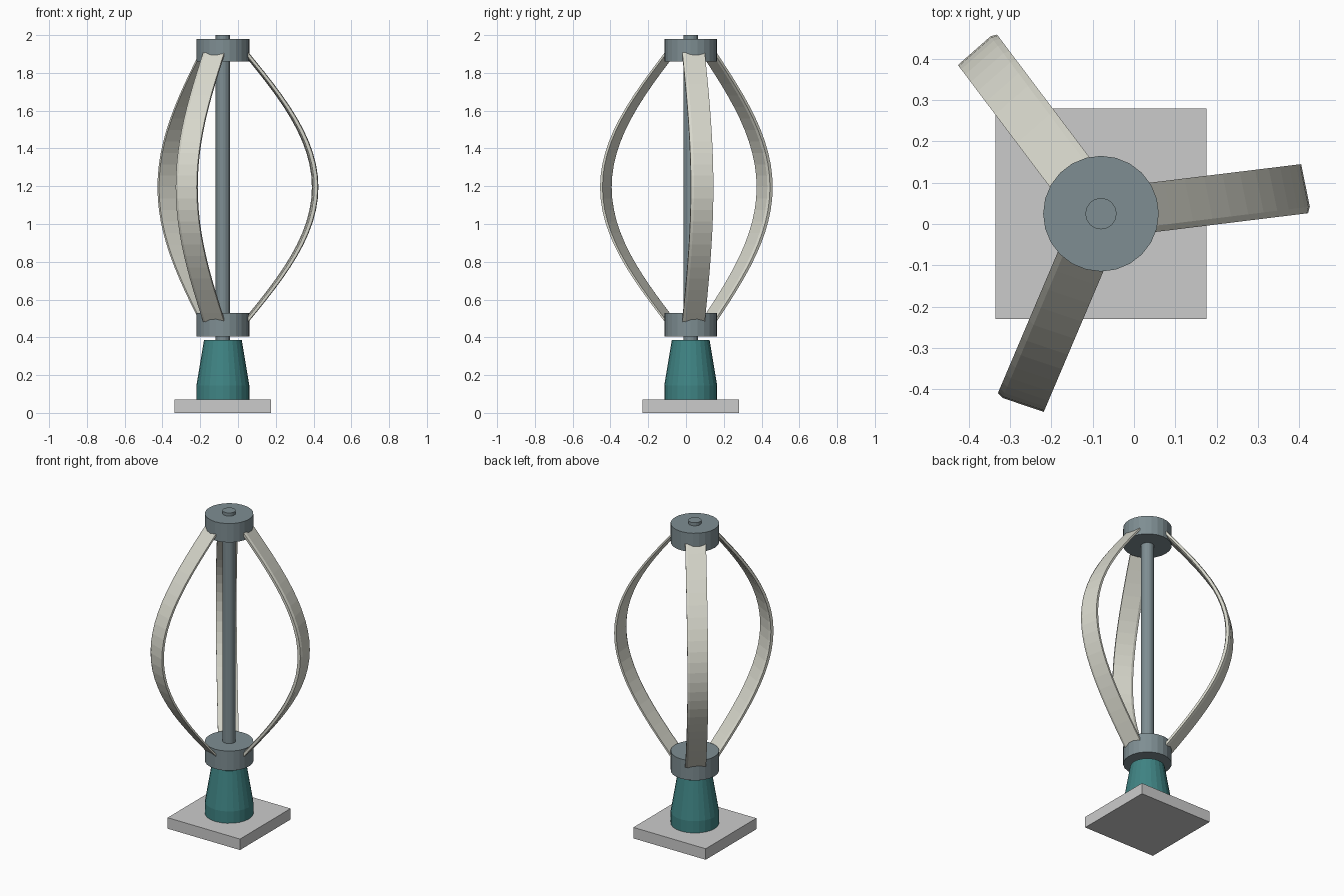
import bpy, bmesh
from math import sin, cos, pi, radians

if "Cube" in bpy.data.objects:
    bpy.data.objects.remove(bpy.data.objects["Cube"])

CX, CY = -0.08, 0.025          # turbine axis


def material(name, rgb):
    m = bpy.data.materials.new(name)
    m.diffuse_color = (*rgb, 1)
    m.use_nodes = True
    m.node_tree.nodes["Principled BSDF"].inputs["Base Color"].default_value = m.diffuse_color
    return m


teal = material("teal_paint", (0.05, 0.23, 0.23))
steel = material("steel", (0.21, 0.27, 0.29))
cream = material("blade_cream", (0.68, 0.68, 0.60))


def finish(name, bm, mat=None):
    bmesh.ops.recalc_face_normals(bm, faces=bm.faces)
    me = bpy.data.meshes.new(name)
    bm.to_mesh(me)
    bm.free()
    ob = bpy.data.objects.new(name, me)
    bpy.context.collection.objects.link(ob)
    ob.location = (CX, CY, 0)
    if mat:
        me.materials.append(mat)
    return ob


def skin(name, rings, mat):
    """Join matching rings of points into a closed, capped tube."""
    bm = bmesh.new()
    vs = [[bm.verts.new(p) for p in ring] for ring in rings]
    n = len(vs[0])
    for a, b in zip(vs, vs[1:]):
        for i in range(n):
            j = (i + 1) % n
            bm.faces.new((a[i], a[j], b[j], b[i]))
    bm.faces.new(vs[0])
    bm.faces.new(vs[-1])
    return finish(name, bm, mat)


def turned(name, profile, sides, mat):
    rings = [[(r * cos(2 * pi * i / sides), r * sin(2 * pi * i / sides), z)
              for i in range(sides)] for r, z in profile]
    return skin(name, rings, mat)


# Square base plate
bm = bmesh.new()
bmesh.ops.create_cube(bm, size=1)
bmesh.ops.scale(bm, vec=(0.51, 0.51, 0.07), verts=bm.verts)
bmesh.ops.translate(bm, vec=(0, 0, 0.035), verts=bm.verts)
finish("base_plate", bm)

# Generator housing, shaft and hubs
turned("generator_housing", [(0.14, 0.07), (0.14, 0.145), (0.10, 0.385)], 24, teal)
turned("shaft", [(0.038, 0.35), (0.038, 2.0)], 16, steel)
turned("lower_hub", [(0.14, 0.405), (0.14, 0.53)], 24, steel)
turned("upper_hub", [(0.14, 1.86), (0.14, 1.98)], 24, steel)

# Three bowed blades: (tangential, radial) section swept along a sine bow
section = [(-0.06, 0.009), (-0.045, 0.015), (0.06, 0.007),
           (0.06, -0.007), (-0.045, -0.015), (-0.06, -0.009)]
SEGS, Z0, Z1 = 24, 0.468, 1.922
for k in range(3):
    a = radians(7 + 120 * k)
    rings = []
    for s in range(SEGS + 1):
        t = s / SEGS
        r = 0.105 + 0.384 * sin(pi * t)
        z = Z0 + (Z1 - Z0) * t
        rings.append([((r + u) * cos(a) - v * sin(a),
                       (r + u) * sin(a) + v * cos(a), z) for v, u in section])
    skin(f"blade_{k + 1}", rings, cream)
